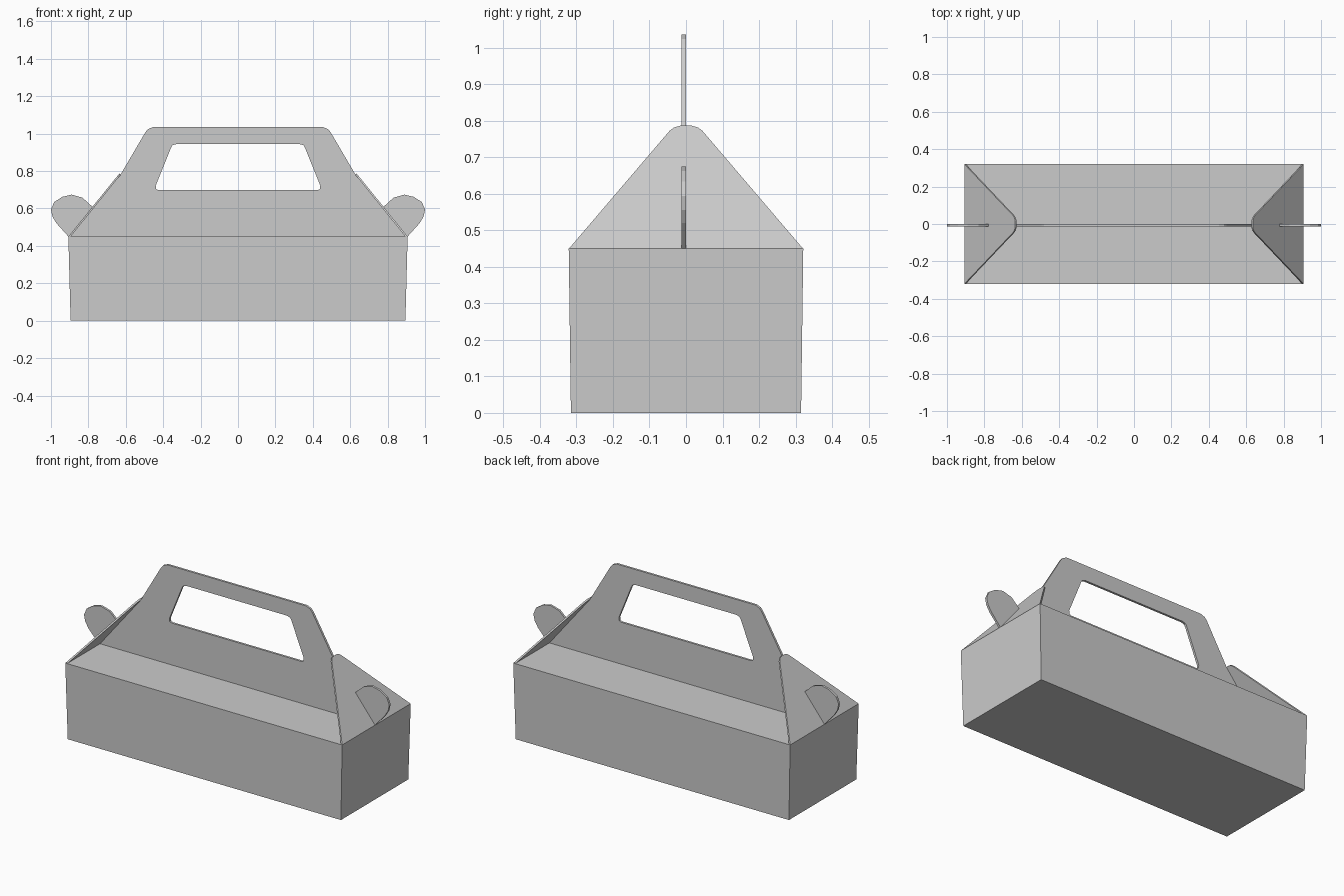
import bpy, bmesh
from mathutils import Vector

if "Cube" in bpy.data.objects:
    bpy.data.objects.remove(bpy.data.objects["Cube"])

card = bpy.data.materials.new("grey card")
card.diffuse_color = (0.6, 0.6, 0.6, 1)
card.use_nodes = True
card.node_tree.nodes["Principled BSDF"].inputs["Base Color"].default_value = card.diffuse_color


def finish(name, bm):
    bmesh.ops.recalc_face_normals(bm, faces=bm.faces)
    me = bpy.data.meshes.new(name)
    bm.to_mesh(me)
    bm.free()
    me.materials.append(card)
    ob = bpy.data.objects.new(name, me)
    bpy.context.collection.objects.link(ob)
    return ob


def sheet(name, loops, thickness):
    """Cut-out card: first loop is the outline, others are holes."""
    bm = bmesh.new()
    caps = ([], [])
    for loop in loops:
        rings = [[bm.verts.new(Vector(p) + off) for p in loop]
                 for off in (Vector(), Vector(thickness))]
        n = len(loop)
        for i in range(n):
            j = (i + 1) % n
            bm.faces.new((rings[0][i], rings[0][j], rings[1][j], rings[1][i]))
            for cap, ring in zip(caps, rings):
                cap.append(bm.edges.get((ring[i], ring[j])))
    for cap in caps:
        bmesh.ops.triangle_fill(bm, edges=cap, use_beauty=True,
                                normal=Vector(thickness).normalized())
    return finish(name, bm)


def mirrored(half):
    return half + [(-x, z) for x, z in reversed(half)]


# Tray body: slightly flared box with a flat lid
bm = bmesh.new()
bmesh.ops.create_cube(bm, size=2)
for v in bm.verts:
    top = v.co.z > 0
    v.co.x *= 0.907 if top else 0.895
    v.co.y *= 0.321 if top else 0.315
    v.co.z = 0.45 if top else 0
finish("box_body", bm)

# Upright handle panel with a hand opening
T = 0.013
outline = mirrored([(0.897, 0.45), (0.627, 0.783), (0.495, 1.008),
                    (0.482, 1.024), (0.455, 1.035)])
opening = mirrored([(0.425, 0.698), (0.438, 0.704), (0.44, 0.722),
                    (0.358, 0.925), (0.35, 0.938), (0.33, 0.944)])
sheet("handle_panel",
      [[(x, -T, z) for x, z in loop] for loop in (outline, opening)], (0, T, 0))

# Leaning end flaps and the locking tabs that poke through them
flap = [(0.32, 0.45), (0.045, 0.772), (0.033, 0.781), (0.016, 0.786)]
tab = [(0.907, 0.45), (0.97, 0.52), (0.992, 0.556), (1.0, 0.594),
       (0.983, 0.634), (0.94, 0.662), (0.89, 0.674), (0.832, 0.658),
       (0.778, 0.609)]
slope = (0.907 - 0.635) / (0.786 - 0.45)
for side, s in (("left", -1), ("right", 1)):
    points = [(s * (0.907 - (z - 0.45) * slope), y, z) for y, z in mirrored(flap)]
    sheet(side + "_end_flap", [points], (-s * 0.0075, 0, -0.006))
    sheet(side + "_lock_tab", [[(s * x, -T, z) for x, z in tab]], (0, T, 0))
